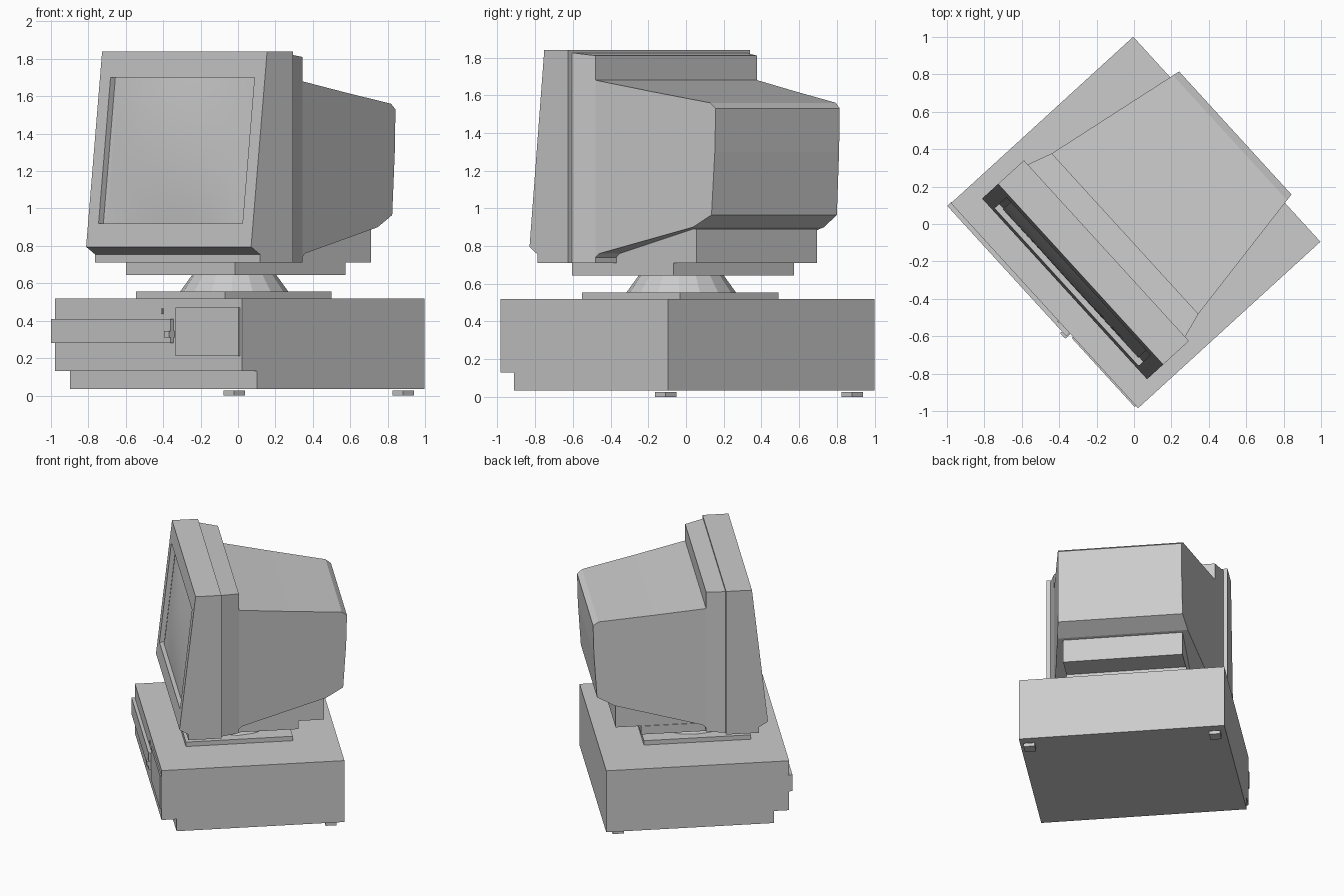
import bpy, bmesh, math
from mathutils import Matrix

cube = bpy.data.objects.get("Cube")
if cube:
    bpy.data.objects.remove(cube, do_unlink=True)

# The whole computer is turned on its vertical axis; parts are modelled square-on
TURN = Matrix.Rotation(math.radians(-47.6), 4, 'Z')
MID = 0.006  # monitor centre line

grey = bpy.data.materials.new("light_grey_plastic")
grey.use_nodes = True
grey.diffuse_color = (0.6, 0.6, 0.6, 1)
grey.node_tree.nodes["Principled BSDF"].inputs["Base Color"].default_value = (0.6, 0.6, 0.6, 1)


def finish(name, bm, fix_normals=True):
    if fix_normals:
        bmesh.ops.recalc_face_normals(bm, faces=bm.faces[:])
    mesh = bpy.data.meshes.new(name)
    bm.to_mesh(mesh)
    bm.free()
    mesh.materials.append(grey)
    obj = bpy.data.objects.new(name, mesh)
    bpy.context.collection.objects.link(obj)
    obj.matrix_world = TURN @ obj.matrix_world
    return obj


def taper_box(name, y0, front, y1, back):
    """Box between two upright rectangles given as (x0, x1, z0, z1)."""
    bm = bmesh.new()
    rings = []
    for y, (x0, x1, z0, z1) in ((y0, front), (y1, back)):
        rings.append([bm.verts.new(p) for p in
                      ((x0, y, z0), (x1, y, z0), (x1, y, z1), (x0, y, z1))])
    a, b = rings
    bm.faces.new(a)
    bm.faces.new(b)
    for i in range(4):
        j = (i + 1) % 4
        bm.faces.new((a[i], a[j], b[j], b[i]))
    return finish(name, bm)


def box(name, x0, x1, y0, y1, z0, z1):
    rect = (x0, x1, z0, z1)
    return taper_box(name, y0, rect, y1, rect)


def side_profile(points, half_width, centre=0.0):
    """Extrude a (y, z) outline sideways; half_width is a function of y."""
    bm = bmesh.new()
    left, right = ([bm.verts.new((centre + s * half_width(y), y, z)) for y, z in points]
                   for s in (-1, 1))
    bm.faces.new(left)
    bm.faces.new(right)
    for i in range(len(points)):
        j = (i + 1) % len(points)
        bm.faces.new((left[i], left[j], right[j], right[i]))
    bmesh.ops.recalc_face_normals(bm, faces=bm.faces[:])
    return bm


# Computer case with stepped-back lower front
case = [(-0.648, 0.52), (-0.648, 0.13), (-0.54, 0.13), (-0.54, 0.035), (0.672, 0.035), (0.672, 0.52)]
finish("computer_case", side_profile(case, lambda y: 0.742))

# Rear feet
for side, x in (("left", 0.675), ("right", -0.665)):
    box("rear_foot_" + side, x - 0.04, x + 0.04, 0.54, 0.62, 0, 0.027)

# Front panel details
box("front_strip", -0.745, 0.2, -0.672, -0.64, 0.28, 0.41)
box("power_button", 0.165, 0.205, -0.685, -0.64, 0.31, 0.345)
box("drive_panel", 0.225, 0.725, -0.657, -0.64, 0.21, 0.47)
box("indicator_light", 0.107, 0.117, -0.655, -0.64, 0.435, 0.465)

# Swivel stand
box("stand_lower_plate", -0.345, 0.36, -0.423, 0.349, 0.52, 0.555)
box("stand_upper_plate", -0.43, 0.436, -0.419, 0.38, 0.645, 0.71)
bm = bmesh.new()
bmesh.ops.create_cone(bm, cap_ends=True, segments=16, radius1=0.29, radius2=0.225, depth=0.09,
                      matrix=Matrix.Translation((0.005, -0.032, 0.6)))
finish("stand_swivel", bm)

# Bezel with leaning front and a recessed opening
bezel = [(-0.392, 1.84), (-0.508, 0.795), (-0.444, 0.755), (-0.444, 0.71), (-0.205, 0.71), (-0.205, 1.84)]
bm = side_profile(bezel, lambda y: 0.654, MID)
front = max((f for f in bm.faces if f.normal.y < -0.9), key=lambda f: f.calc_area())
bmesh.ops.inset_region(bm, faces=[front], thickness=0.118)


def lean(z):
    return -0.392 - (1.84 - z) * 0.111


for v in front.verts:
    v.co.z = 1.70 if v.co.z > 1.3 else 0.92
    v.co.y = lean(v.co.z)
walls = bmesh.ops.extrude_face_region(bm, geom=[front])["geom"]
inner = [g for g in walls if isinstance(g, bmesh.types.BMVert)]
bmesh.ops.translate(bm, verts=inner, vec=(0, 0.035, 0))
if front.is_valid:
    bmesh.ops.delete(bm, geom=[front], context='FACES_ONLY')
finish("monitor_bezel", bm, False)

# Bulging glass
bm = bmesh.new()
bmesh.ops.create_grid(bm, x_segments=12, y_segments=10, size=1)
for v in bm.verts:
    s, t = v.co.x, v.co.y
    z = 1.31 + 0.39 * t
    bulge = 0.028 * (1 - s * s) * (1 - t * t)
    v.co = (MID + 0.537 * s, lean(z) + 0.03 - bulge, z)
for f in bm.faces:
    f.smooth = True
    f.normal_update()
if sum(f.normal.y for f in bm.faces) > 0:
    bmesh.ops.reverse_faces(bm, faces=bm.faces[:])
finish("screen_glass", bm, False)

# Collar behind the bezel
taper_box("monitor_collar",
          -0.205, (MID - 0.624, MID + 0.624, 0.71, 1.825),
          -0.07, (MID - 0.581, MID + 0.581, 0.71, 1.81))

# Tapering rear housing
housing = [(-0.07, 1.68), (0.3, 1.62), (0.69, 1.56), (0.728, 1.53), (0.722, 1.3), (0.70, 0.965),
           (0.576, 0.9), (-0.045, 0.76), (-0.07, 0.74)]
finish("monitor_housing", side_profile(housing, lambda y: 0.581 - 0.17 * (y + 0.07), MID))

# Block under the housing
box("monitor_base", MID - 0.431, MID + 0.431, -0.1, 0.563, 0.71, 0.89)
